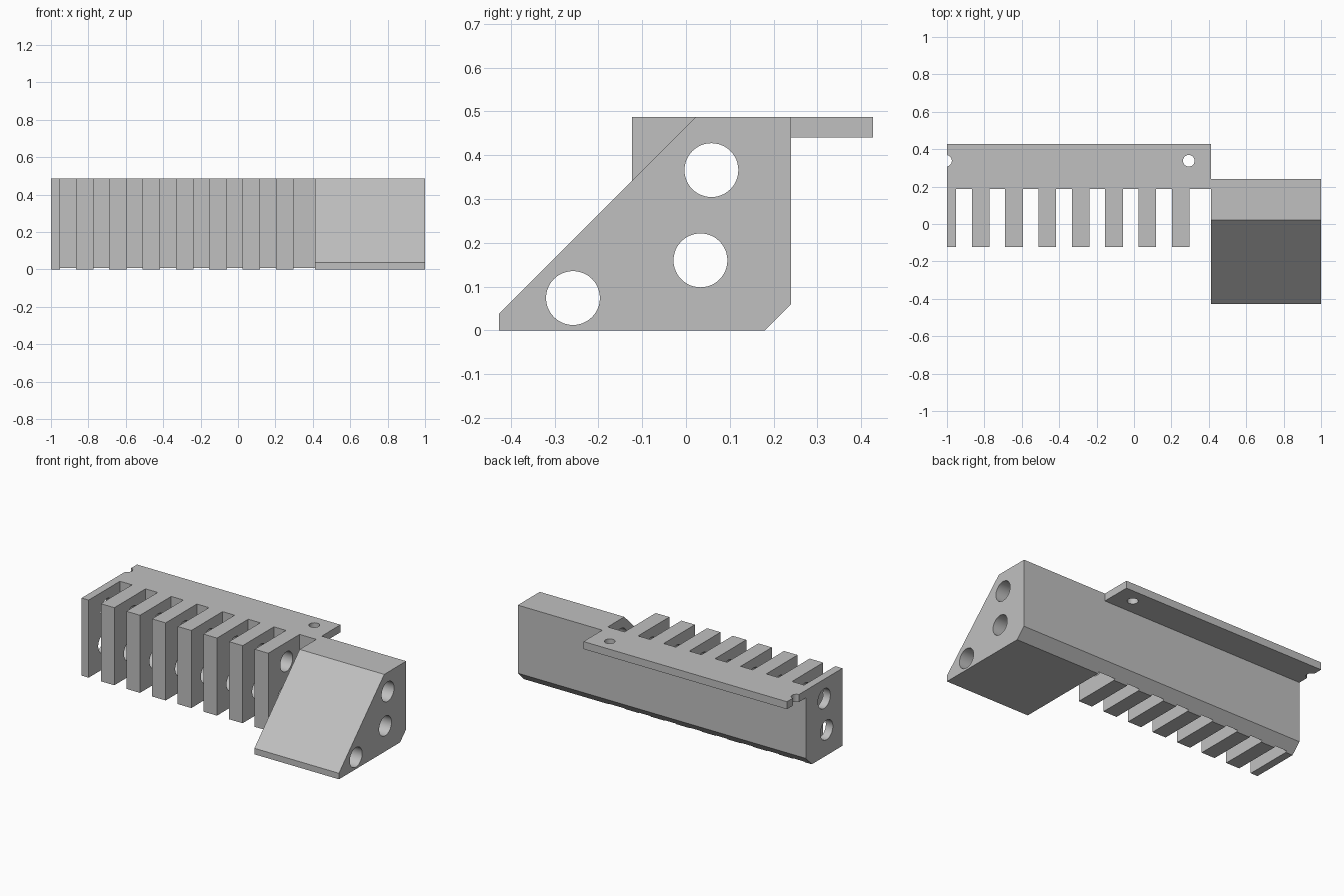
import bpy, bmesh, math
from mathutils import Matrix

cube = bpy.data.objects.get("Cube")
if cube:
    bpy.data.objects.remove(cube, do_unlink=True)

grey = bpy.data.materials.new("plain grey")
grey.use_nodes = True
GREY = (0.53, 0.53, 0.53, 1)
grey.diffuse_color = GREY
grey.node_tree.nodes["Principled BSDF"].inputs["Base Color"].default_value = GREY

TOP, BACK, STEP = 0.487, 0.24, 0.413   # height, rear wall, start of end block
FRONT, SLOT_BACK = -0.123, 0.187       # tooth fronts, slot depth
TIP = 0.427                            # reach of nose and plate


def add_object(name, bm):
    bmesh.ops.recalc_face_normals(bm, faces=bm.faces)
    mesh = bpy.data.meshes.new(name)
    bm.to_mesh(mesh)
    bm.free()
    obj = bpy.data.objects.new(name, mesh)
    obj.data.materials.append(grey)
    bpy.context.collection.objects.link(obj)
    return obj


def extrude_x(name, profile, x0, x1):
    """Extrude a (y, z) outline from x0 to x1."""
    bm = bmesh.new()
    face = bm.faces.new([bm.verts.new((x0, y, z)) for y, z in profile])
    geom = bmesh.ops.extrude_face_region(bm, geom=[face])["geom"]
    verts = [v for v in geom if isinstance(v, bmesh.types.BMVert)]
    bmesh.ops.translate(bm, verts=verts, vec=(x1 - x0, 0, 0))
    return add_object(name, bm)


def box(name, x0, x1, y0, y1, z0, z1):
    return extrude_x(name, [(y0, z0), (y1, z0), (y1, z1), (y0, z1)], x0, x1)


def cylinder(name, centre, radius, length, along_x):
    bm = bmesh.new()
    turn = Matrix.Rotation(math.pi / 2, 4, "Y") if along_x else Matrix()
    bmesh.ops.create_cone(bm, cap_ends=True, segments=48, radius1=radius,
                          radius2=radius, depth=length,
                          matrix=Matrix.Translation(centre) @ turn)
    return add_object(name, bm)


def combine(target, other, operation):
    """Apply a boolean and discard the helper object."""
    mod = target.modifiers.new(operation, "BOOLEAN")
    mod.operation, mod.solver, mod.object = operation, "EXACT", other
    bpy.context.view_layer.objects.active = target
    bpy.ops.object.modifier_apply(modifier=mod.name)
    bpy.data.objects.remove(other, do_unlink=True)


# Comb: chamfered bar with evenly spaced slots through its front
rear = [(0.18, 0), (BACK, 0.06), (BACK, TOP)]
comb = extrude_x("slotted_bracket", [(FRONT, 0)] + rear + [(FRONT, TOP)], -1, STEP)
PITCH = 0.1782
for i in range(8):
    start = -0.951 + i * PITCH
    end = start + 0.084 if i < 7 else STEP + 0.1
    combine(comb, box("slot_cutter", start, end, -0.3, SLOT_BACK, -0.1, 0.6), "DIFFERENCE")

# Sloped end block
block = extrude_x("end_block", [(-TIP, 0)] + rear + [(0.022, TOP), (-TIP, 0.038)], STEP, 1)
combine(comb, block, "UNION")

# Rear mounting plate
combine(comb, box("mounting_plate", -1, STEP, BACK, TIP, 0.44, TOP), "UNION")

# Lengthwise bores
for y, z in [(0.058, 0.366), (0.033, 0.16), (-0.258, 0.074)]:
    combine(comb, cylinder("bore_cutter", (0, y, z), 0.0615, 2.4, True), "DIFFERENCE")

# Screw holes in the plate, one open at the end
for x in (-1.005, 0.293):
    combine(comb, cylinder("screw_cutter", (x, 0.338, 0.46), 0.031, 0.3, False), "DIFFERENCE")

# Smooth bores, sharp edges
bpy.ops.object.select_all(action="DESELECT")
comb.select_set(True)
bpy.context.view_layer.objects.active = comb
bpy.ops.object.shade_smooth_by_angle(angle=math.radians(30))
